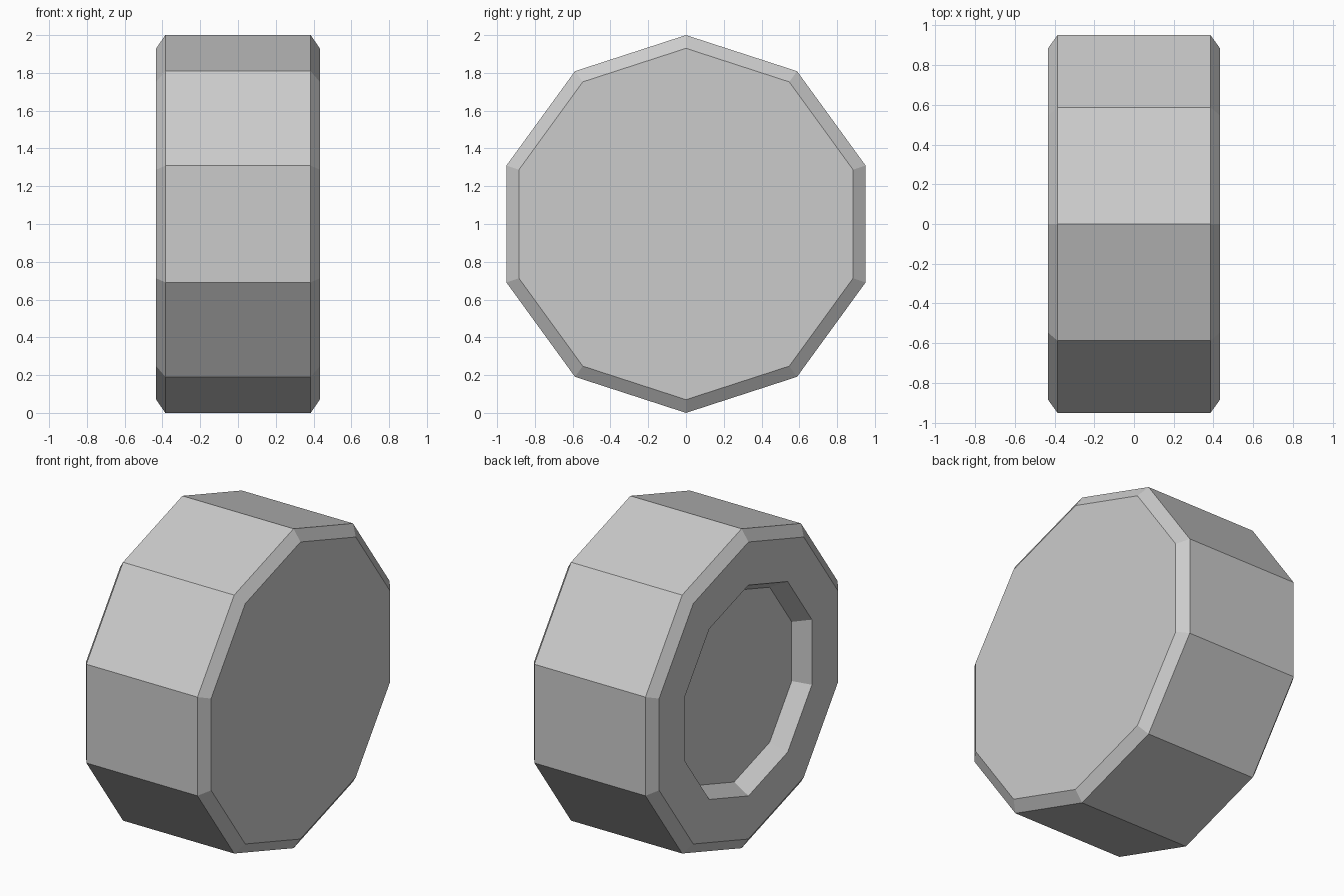
import bpy, bmesh
from math import sin, cos, tau

if "Cube" in bpy.data.objects:
    bpy.data.objects.remove(bpy.data.objects["Cube"])

SIDES = 10
# Profile along the axle: (x, radius), from the recessed hub face to the plain face
PROFILE = [(-0.333, 0.60), (-0.433, 0.66), (-0.433, 0.93), (-0.385, 1.0),
           (0.385, 1.0), (0.433, 0.93)]

bm = bmesh.new()


def ring(x, r):
    return [bm.verts.new((x, r * sin(tau * i / SIDES), 1 + r * cos(tau * i / SIDES)))
            for i in range(SIDES)]


# Ten-sided wheel with chamfered rims and a shallow recess on the -x side
rings = [ring(x, r) for x, r in PROFILE]
for a, b in zip(rings, rings[1:]):
    for i in range(SIDES):
        j = (i + 1) % SIDES
        bm.faces.new((a[i], a[j], b[j], b[i]))
bm.faces.new(rings[0])
bm.faces.new(rings[-1])
bmesh.ops.recalc_face_normals(bm, faces=bm.faces[:])

mesh = bpy.data.meshes.new("wheel")
bm.to_mesh(mesh)
bm.free()
bpy.context.collection.objects.link(bpy.data.objects.new("wheel", mesh))
